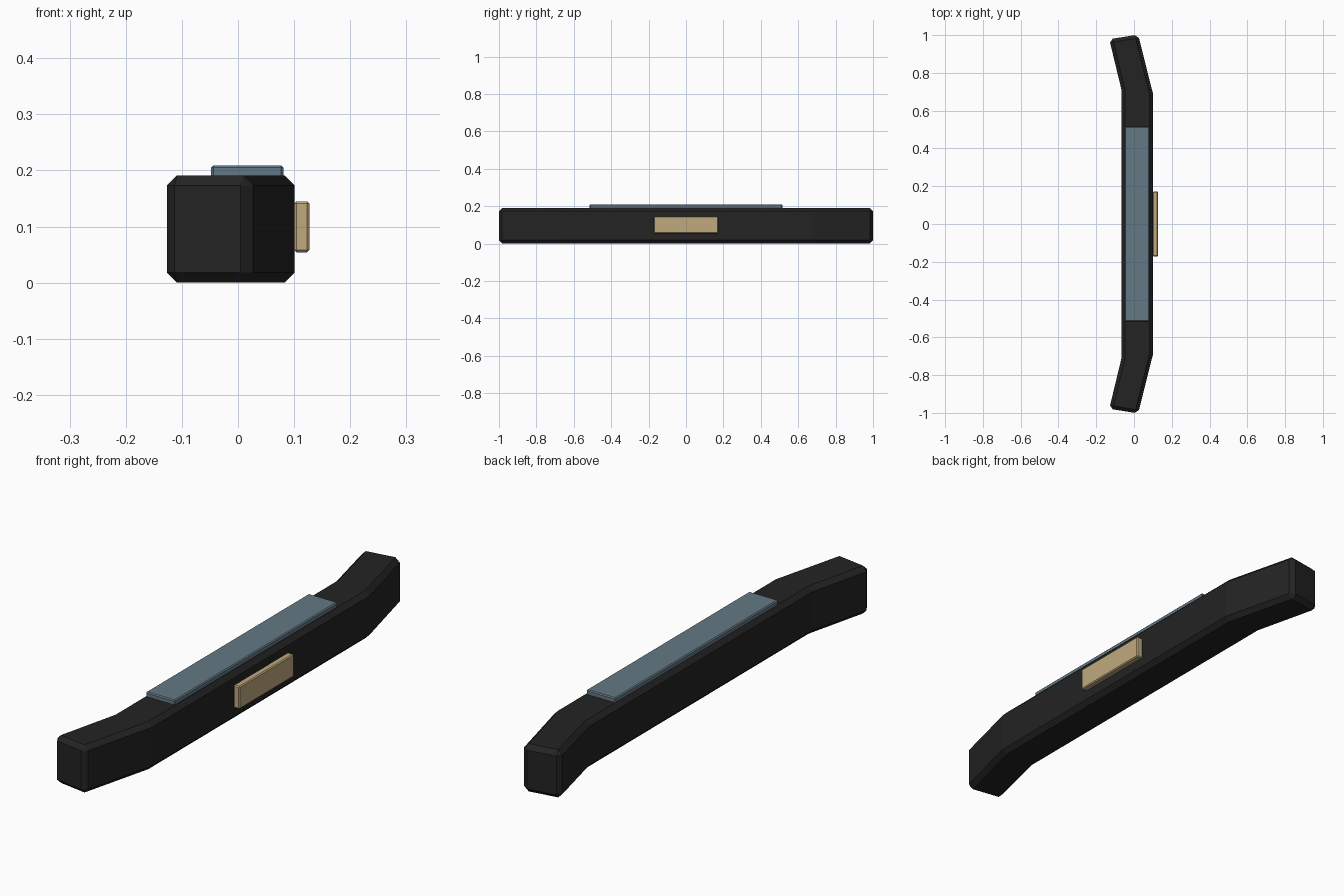
import bpy, bmesh

if "Cube" in bpy.data.objects:
    bpy.data.objects.remove(bpy.data.objects["Cube"])


def material(name, rgb):
    m = bpy.data.materials.new(name)
    m.diffuse_color = (*rgb, 1)
    m.use_nodes = True
    m.node_tree.nodes["Principled BSDF"].inputs["Base Color"].default_value = m.diffuse_color
    return m


BLACK = material("black_plastic", (0.017, 0.017, 0.017))
BLUE = material("slate_blue", (0.125, 0.19, 0.235))
TAN = material("tan_plate", (0.53, 0.40, 0.21))


def prism(name, outline, z0, z1, mat, bevel):
    """Extrude a top-view outline from z0 to z1 and chamfer its sharp edges."""
    bm = bmesh.new()
    face = bm.faces.new([bm.verts.new((x, y, z0)) for x, y in outline])
    up = bmesh.ops.extrude_face_region(bm, geom=[face])["geom"]
    for v in up:
        if isinstance(v, bmesh.types.BMVert):
            v.co.z = z1
    bmesh.ops.recalc_face_normals(bm, faces=bm.faces[:])
    # the shallow bends stay crisp, only real corners are chamfered
    sharp = [e for e in bm.edges if e.calc_face_angle(0) > 0.6]
    bmesh.ops.bevel(bm, geom=sharp, offset=bevel, segments=1,
                    profile=0.5, affect='EDGES')
    mesh = bpy.data.meshes.new(name)
    bm.to_mesh(mesh)
    bm.free()
    mesh.materials.append(mat)
    obj = bpy.data.objects.new(name, mesh)
    bpy.context.collection.objects.link(obj)
    return obj


def rect(x0, x1, y):
    return [(x0, -y), (x1, -y), (x1, y), (x0, y)]


# bumper beam with swept-back ends, mirrored front to back
half = [(0.101, 0.688), (0.022, 1.0025), (-0.131, 0.978), (-0.065, 0.705)]
prism("bumper_beam", half + [(x, -y) for x, y in reversed(half)],
      0, 0.191, BLACK, 0.018)

# step pad on top
prism("top_step_pad", rect(-0.048, 0.081, 0.515), 0.187, 0.209, BLUE, 0.004)

# number plate on the outer face
prism("number_plate", rect(0.1, 0.127, 0.172), 0.054, 0.145, TAN, 0.004)
